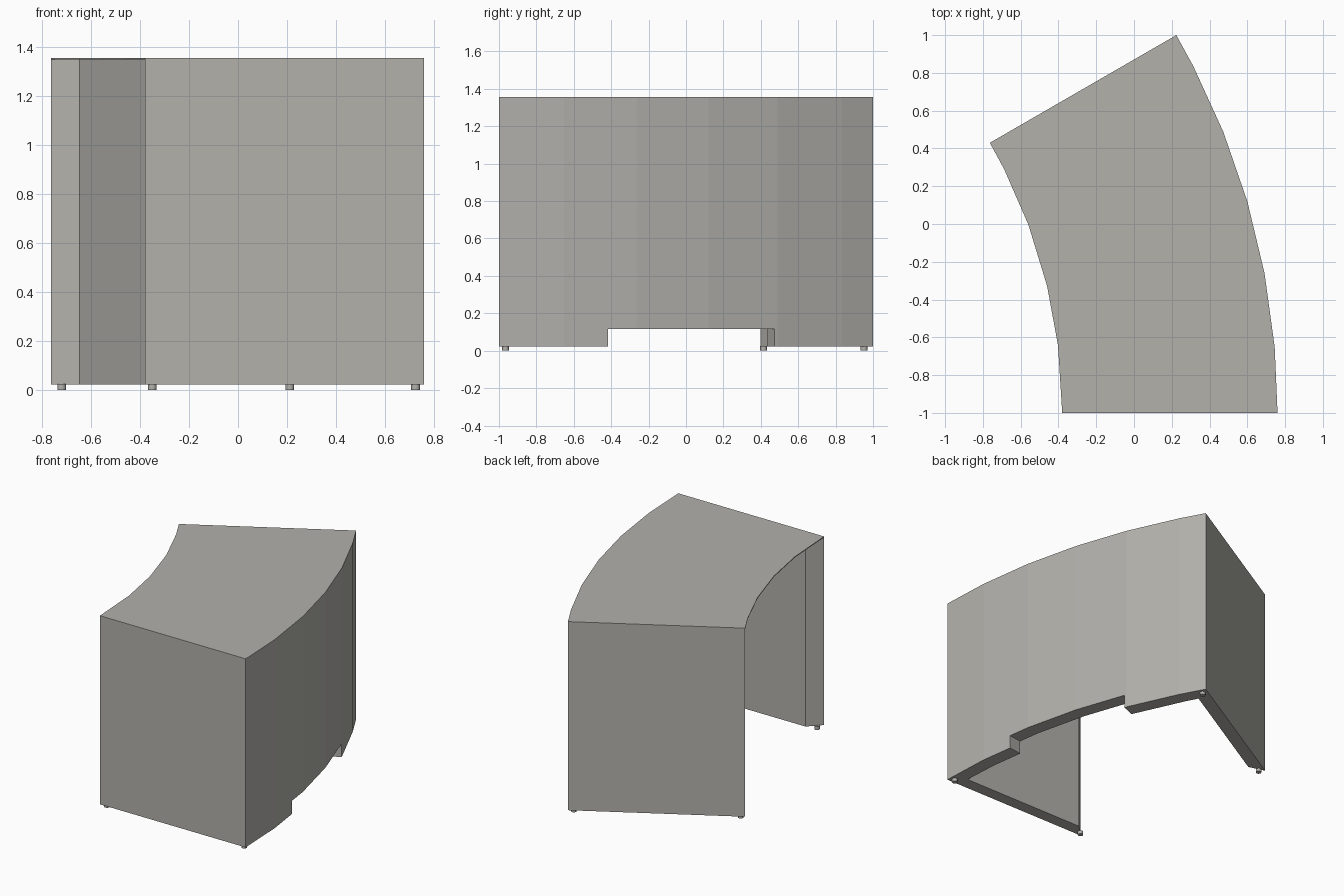
import bpy, bmesh, math

if "Cube" in bpy.data.objects:
    bpy.data.objects.remove(bpy.data.objects["Cube"], do_unlink=True)

# Plan: a 30 degree sector around a centre far to the side
CX, CY = -3.24, -1.0
R_IN, R_BACK, R_OUT = 2.86, 3.9, 4.0
SWEEP, PANEL = 30, 0.087
BASE, UNDER_TOP, TOP = 0.022, 1.35, 1.356
OUTER_BREAKS = [5, 10.65, 16.25, 21.85, 27.3]
INNER_BREAKS = [7.2, 13.6, 20.4, 26.8]

grey = bpy.data.materials.new("warm grey")
grey.use_nodes = True
colour = (0.45, 0.44, 0.41, 1)
grey.diffuse_color = colour
grey.node_tree.nodes["Principled BSDF"].inputs["Base Color"].default_value = colour


def polar(radius, degrees, shift=0):
    """Plan point on a ray, moved sideways along the arc direction."""
    a = math.radians(degrees)
    return (CX + radius * math.cos(a) - shift * math.sin(a),
            CY + radius * math.sin(a) + shift * math.cos(a))


def arc(radius, angles):
    return [polar(radius, a) for a in angles]


def prism(name, outline, z0, z1):
    """Upright solid from a plan outline."""
    bm = bmesh.new()
    face = bm.faces.new([bm.verts.new((x, y, z0)) for x, y in outline])
    new = bmesh.ops.extrude_face_region(bm, geom=[face])["geom"]
    verts = [v for v in new if isinstance(v, bmesh.types.BMVert)]
    bmesh.ops.translate(bm, verts=verts, vec=(0, 0, z1 - z0))
    bmesh.ops.recalc_face_normals(bm, faces=bm.faces)
    mesh = bpy.data.meshes.new(name)
    bm.to_mesh(mesh)
    bm.free()
    mesh.materials.append(grey)
    obj = bpy.data.objects.new(name, mesh)
    bpy.context.collection.objects.link(obj)
    return obj


# Thin curved worktop
prism("worktop",
      arc(R_OUT, [0] + OUTER_BREAKS + [SWEEP])
      + arc(R_IN, [SWEEP] + INNER_BREAKS[::-1] + [0]),
      UNDER_TOP, TOP)

# Curved outer panel, mitred to the end panels
outer = prism("curved_panel",
              arc(R_OUT, [0] + OUTER_BREAKS + [SWEEP])
              + [polar(R_BACK, SWEEP, -PANEL)]
              + arc(R_BACK, OUTER_BREAKS[::-1])
              + [polar(R_BACK, 0, PANEL)],
              BASE, UNDER_TOP)

# Toe recess cut from the bottom of the curved panel
cutter = prism("recess_cutter",
               arc(R_BACK - 0.2, [8.4, 21.6]) + arc(R_OUT + 0.2, [21.6, 15, 8.4]),
               -0.1, 0.115)
cutter.hide_render = True
cut = outer.modifiers.new("toe_recess", 'BOOLEAN')
cut.operation = 'DIFFERENCE'
cut.solver = 'EXACT'
cut.object = cutter
bpy.context.view_layer.objects.active = outer
bpy.ops.object.modifier_apply(modifier=cut.name)
bpy.data.objects.remove(cutter, do_unlink=True)

# End panels with a slanted inner edge, and two round feet under each
for side, angle, inward in (("front", 0, 1), ("back", SWEEP, -1)):
    prism(side + "_end_panel",
          [polar(R_IN, angle), polar(R_OUT, angle),
           polar(R_BACK, angle, inward * PANEL),
           polar(R_IN + 0.085, angle, inward * PANEL)],
          BASE, UNDER_TOP)
    for place, radius in (("inner", R_IN + 0.03), ("outer", R_OUT - 0.035)):
        x, y = polar(radius, angle, inward * 0.035)
        bpy.ops.mesh.primitive_cylinder_add(vertices=16, radius=0.018, depth=BASE + 0.002,
                                            location=(x, y, BASE / 2 + 0.001))
        foot = bpy.context.object
        foot.name = f"{side}_{place}_foot"
        foot.data.materials.append(grey)
        bpy.ops.object.shade_smooth_by_angle()
